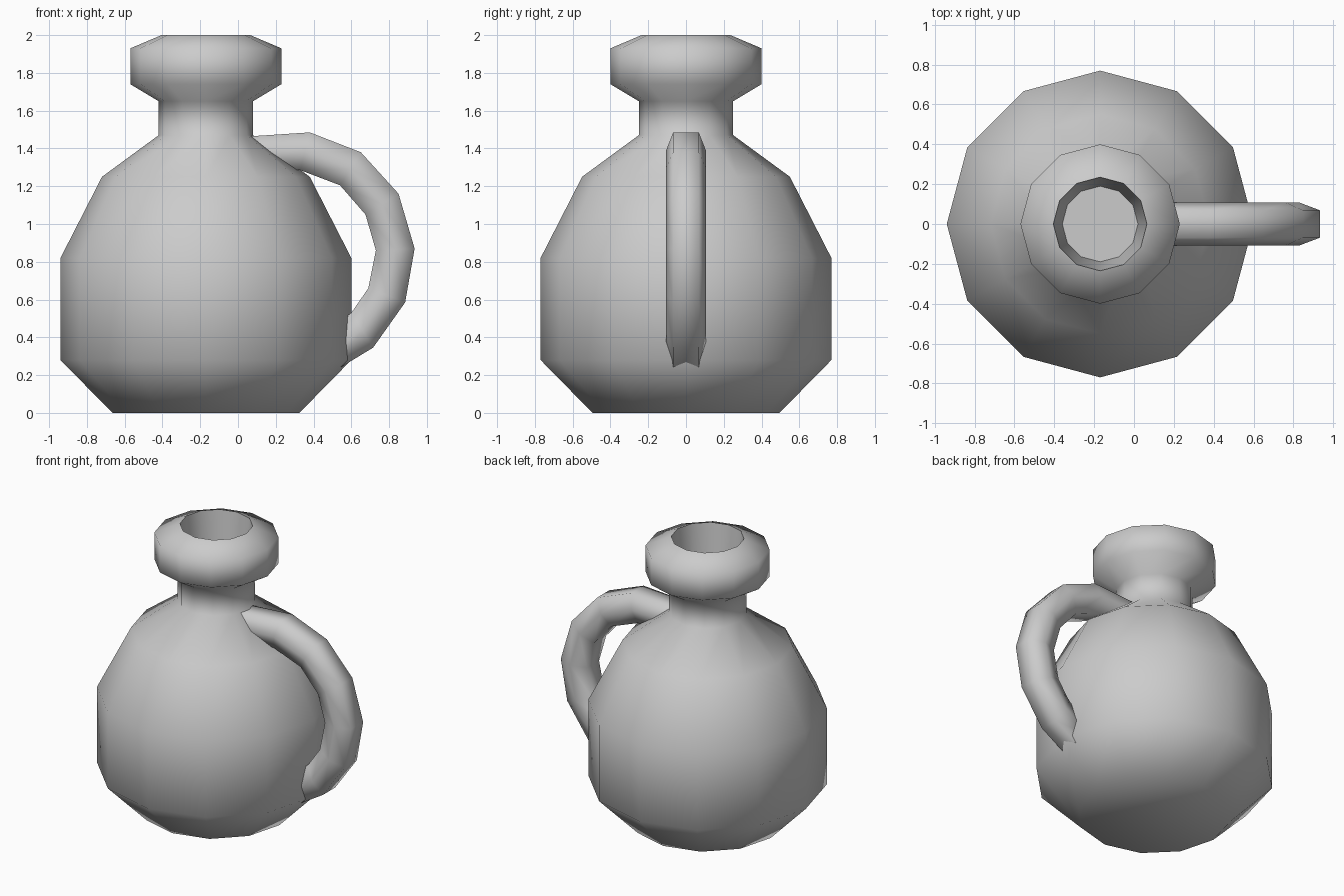
import bpy, bmesh, math

cube = bpy.data.objects.get("Cube")
if cube:
    bpy.data.objects.remove(cube, do_unlink=True)

clay = bpy.data.materials.new("grey_clay")
clay.use_nodes = True
colour = (0.6, 0.6, 0.6, 1)
clay.diffuse_color = colour
clay.node_tree.nodes["Principled BSDF"].inputs["Base Color"].default_value = colour


def loft(name, rings):
    """Skin a list of equal-sized rings and cap both ends."""
    bm = bmesh.new()
    loops = [[bm.verts.new(p) for p in ring] for ring in rings]
    n = len(loops[0])
    for a, b in zip(loops, loops[1:]):
        for i in range(n):
            j = (i + 1) % n
            bm.faces.new((a[i], a[j], b[j], b[i]))
    bm.faces.new(loops[0][::-1])
    bm.faces.new(loops[-1])
    bmesh.ops.recalc_face_normals(bm, faces=bm.faces)
    mesh = bpy.data.meshes.new(name)
    bm.to_mesh(mesh)
    bm.free()
    mesh.materials.append(clay)
    obj = bpy.data.objects.new(name, mesh)
    bpy.context.collection.objects.link(obj)
    bpy.ops.object.select_all(action='DESELECT')
    obj.select_set(True)
    bpy.context.view_layer.objects.active = obj
    bpy.ops.object.shade_smooth_by_angle(angle=math.radians(80))
    return obj


# Jug body, neck, flared lip and hollow mouth: (radius, height)
profile = [(0.495, 0), (0.77, 0.28), (0.77, 0.82), (0.55, 1.25), (0.25, 1.47),
           (0.25, 1.65), (0.4, 1.74), (0.4, 1.93), (0.235, 2), (0.19, 1.5)]
SIDES = 12
CENTRE_X = -0.17
angles = [math.tau * i / SIDES for i in range(SIDES)]
loft("jug_body", [[(CENTRE_X + r * math.cos(a), r * math.sin(a), z) for a in angles]
                  for r, z in profile])

# Six-sided handle: outer and inner edge (x, z) of each ring, ends sunk in the body
handle_edges = [((0, 1.46), (0, 1.28)),
                ((0.38, 1.485), (0.33, 1.285)),
                ((0.65, 1.38), (0.54, 1.205)),
                ((0.85, 1.16), (0.675, 1.05)),
                ((0.935, 0.87), (0.73, 0.86)),
                ((0.885, 0.585), (0.69, 0.66)),
                ((0.715, 0.345), (0.6, 0.53)),
                ((0.45, 0.185), (0.45, 0.42))]
HALF_FLAT, HALF_WIDTH = 0.068, 0.107
rings = []
for (ox, oz), (ix, iz) in handle_edges:
    mx, mz = (ox + ix) / 2, (oz + iz) / 2
    rings.append([(ox, -HALF_FLAT, oz), (ox, HALF_FLAT, oz), (mx, HALF_WIDTH, mz),
                  (ix, HALF_FLAT, iz), (ix, -HALF_FLAT, iz), (mx, -HALF_WIDTH, mz)])
loft("handle", rings)
